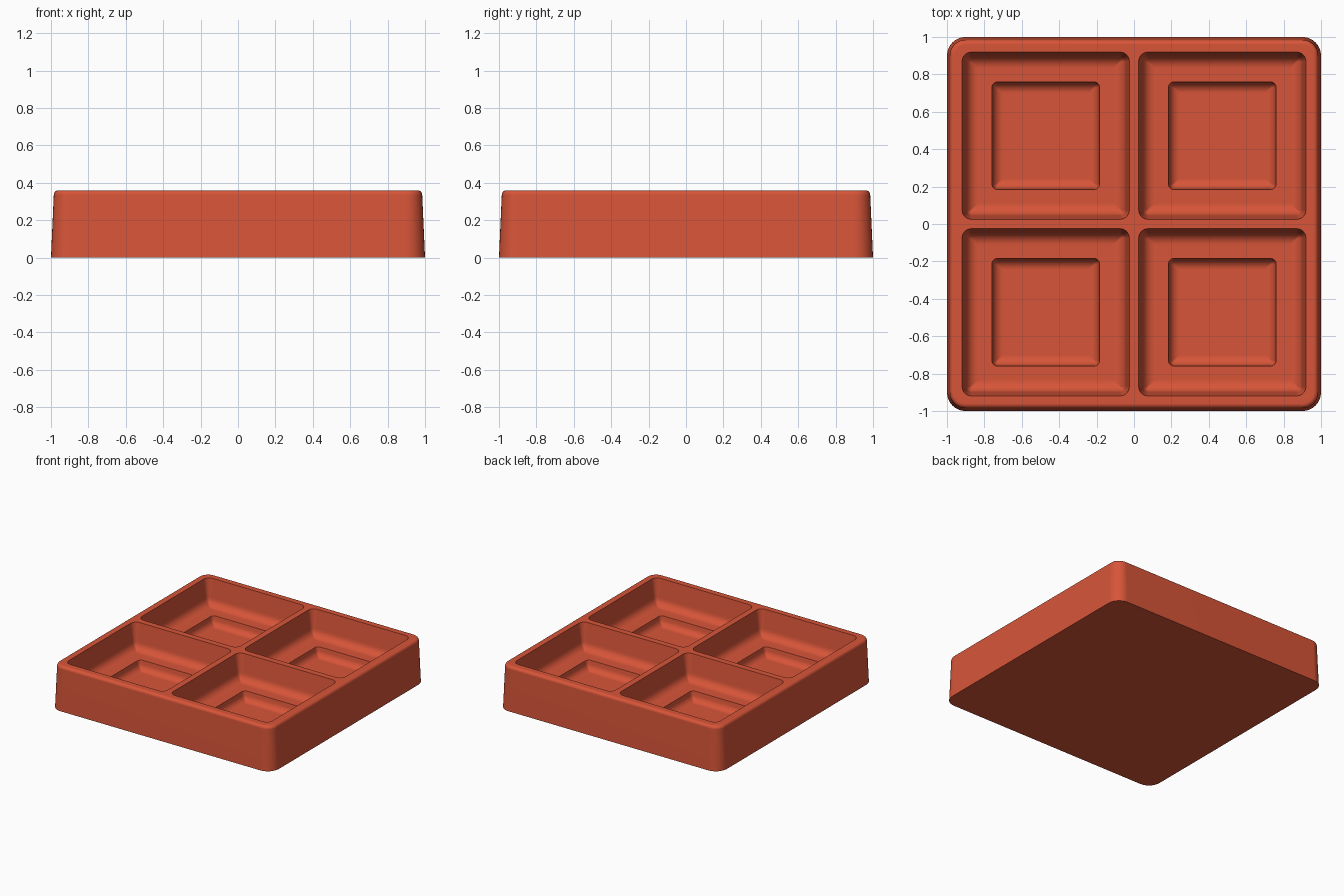
import bpy, bmesh, math

cube = bpy.data.objects.get("Cube")
if cube:
    bpy.data.objects.remove(cube, do_unlink=True)

TOP, FLOOR, RECESS = 0.36, 0.15, 0.075
SEG = 8

red = bpy.data.materials.new("brick_red")
red.use_nodes = True
colour = (0.68, 0.09, 0.04, 1)
red.diffuse_color = colour
red.node_tree.nodes["Principled BSDF"].inputs["Base Color"].default_value = colour

bm = bmesh.new()


def ring(cx, cy, half, radius, z):
    """Closed loop of vertices around a rounded square."""
    verts = []
    for corner in range(4):
        mid = math.radians(45 + 90 * corner)
        ox = math.copysign(half - radius, math.cos(mid))
        oy = math.copysign(half - radius, math.sin(mid))
        for i in range(SEG + 1):
            a = math.radians(90 * corner + 90 * i / SEG)
            verts.append(bm.verts.new((cx + ox + radius * math.cos(a),
                                       cy + oy + radius * math.sin(a), z)))
    return verts


def loft(cx, cy, half, radius, profile):
    """Join rings along a profile of (inset, height); return first and last."""
    rings = [ring(cx, cy, half - d, max(radius - d, 0.006), z) for d, z in profile]
    for a, b in zip(rings, rings[1:]):
        for i in range(len(a)):
            j = (i + 1) % len(a)
            bm.faces.new((a[i], a[j], b[j], b[i]))
    return rings[0], rings[-1]


def loop_edges(verts):
    return [bm.edges.get((v, verts[i - 1])) for i, v in enumerate(verts)]


def fillet(inset, z, r, steps=7):
    """Concave curve from a wall at this inset into a floor at height z."""
    return [(inset + r * (1 - math.cos(t)), z + r * (1 - math.sin(t)))
            for t in (math.pi / 2 * i / steps for i in range(steps + 1))]


# Outer shell: tapered wall rolling over into the rim
roll = 0.025
outer = [(0, 0)]
for i in range(7):
    t = math.pi / 2 * i / 6
    outer.append((0.015 + roll * (1 - math.cos(t)), TOP - roll * (1 - math.sin(t))))
base, rim = loft(0, 0, 1, 0.1, outer)
bm.faces.new(base)
top_edges = loop_edges(rim)

# Four pockets, each with a smaller square recess in its floor
C, HALF, INNER = 0.472, 0.447, 0.288
for cx in (-C, C):
    for cy in (-C, C):
        lip, floor = loft(cx, cy, HALF, 0.05, [(0, TOP)] + fillet(0.02, FLOOR, 0.065))
        edge, bottom = loft(cx, cy, INNER, 0.03, [(0, FLOOR)] + fillet(0.004, RECESS, 0.055))
        for i in range(len(floor)):
            j = (i + 1) % len(floor)
            bm.faces.new((floor[i], floor[j], edge[j], edge[i]))
        bm.faces.new(bottom)
        top_edges += loop_edges(lip)

# Flat rim and dividers between the pockets
bmesh.ops.triangle_fill(bm, use_beauty=True, edges=top_edges)
bmesh.ops.recalc_face_normals(bm, faces=bm.faces)

mesh = bpy.data.meshes.new("divided_tray")
bm.to_mesh(mesh)
bm.free()
mesh.materials.append(red)
tray = bpy.data.objects.new("divided_tray", mesh)
bpy.context.collection.objects.link(tray)

# Smooth curves, crisp lips
bpy.ops.object.select_all(action="DESELECT")
tray.select_set(True)
bpy.context.view_layer.objects.active = tray
bpy.ops.object.shade_smooth_by_angle(angle=math.radians(35))
weighted = tray.modifiers.new("flat_floor_normals", "WEIGHTED_NORMAL")
weighted.keep_sharp = True
